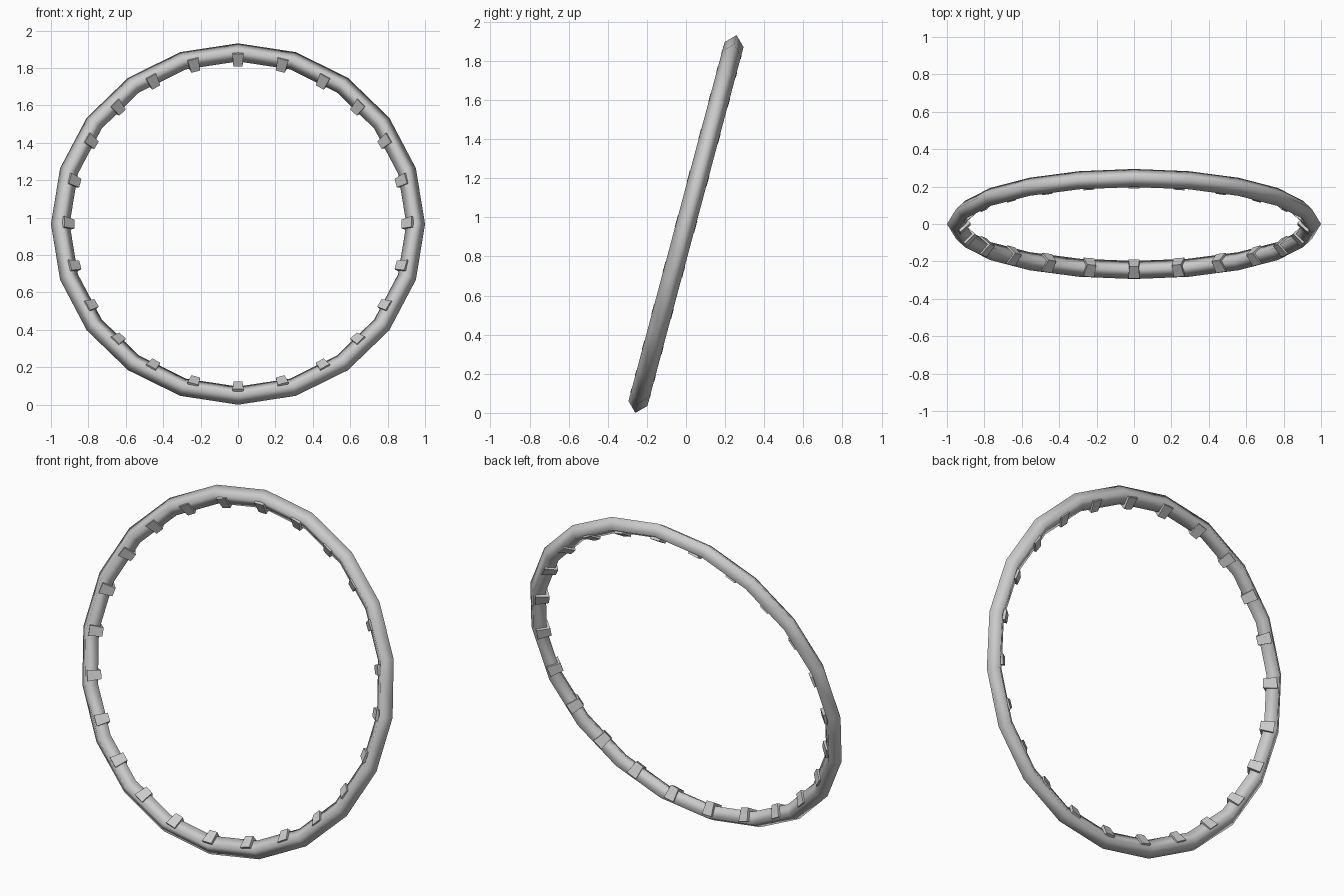
import bpy, bmesh
from math import radians, cos, sin, tau
from mathutils import Matrix, Vector

if "Cube" in bpy.data.objects:
    bpy.data.objects.remove(bpy.data.objects["Cube"])

R, TUBE, SIDES, PEGS = 0.95, 0.05, 20, 24
# lean the flat hoop upright, 15 degrees back
stand = Matrix.Translation((0, 0, cos(radians(15)))) @ Matrix.Rotation(radians(75), 4, 'X')


def finish(name, bm, smooth):
    bmesh.ops.recalc_face_normals(bm, faces=bm.faces)
    bm.transform(stand)
    for f in bm.faces:
        f.smooth = smooth
    me = bpy.data.meshes.new(name)
    bm.to_mesh(me)
    bm.free()
    ob = bpy.data.objects.new(name, me)
    bpy.context.collection.objects.link(ob)
    return ob


# hoop: 20-sided ring with a diamond section
bm = bmesh.new()
rings = []
for i in range(SIDES):
    a = tau * i / SIDES
    ring = []
    for j in range(4):
        b = tau * j / 4
        r = R + TUBE * cos(b)
        ring.append(bm.verts.new((r * cos(a), r * sin(a), TUBE * sin(b))))
    rings.append(ring)
for i in range(SIDES):
    p, q = rings[i], rings[(i + 1) % SIDES]
    for j in range(4):
        k = (j + 1) % 4
        bm.faces.new((p[j], q[j], q[k], p[k]))
finish("hoop", bm, True)

# saddle pegs: short diamond blocks on the inner edge, narrower at the tip
section = [(0.873, 0.0, 0.024), (0.928, 0.052, 0.030),
           (0.965, 0.0, 0.030), (0.928, -0.052, 0.030)]
bm = bmesh.new()
for i in range(PEGS):
    rot = Matrix.Rotation(tau * i / PEGS, 3, 'Z')
    a = [bm.verts.new(rot @ Vector((r, -w, n))) for r, n, w in section]
    b = [bm.verts.new(rot @ Vector((r, w, n))) for r, n, w in section]
    bm.faces.new(a)
    bm.faces.new(b[::-1])
    for j in range(4):
        k = (j + 1) % 4
        bm.faces.new((a[k], a[j], b[j], b[k]))
finish("inner_pegs", bm, False)
